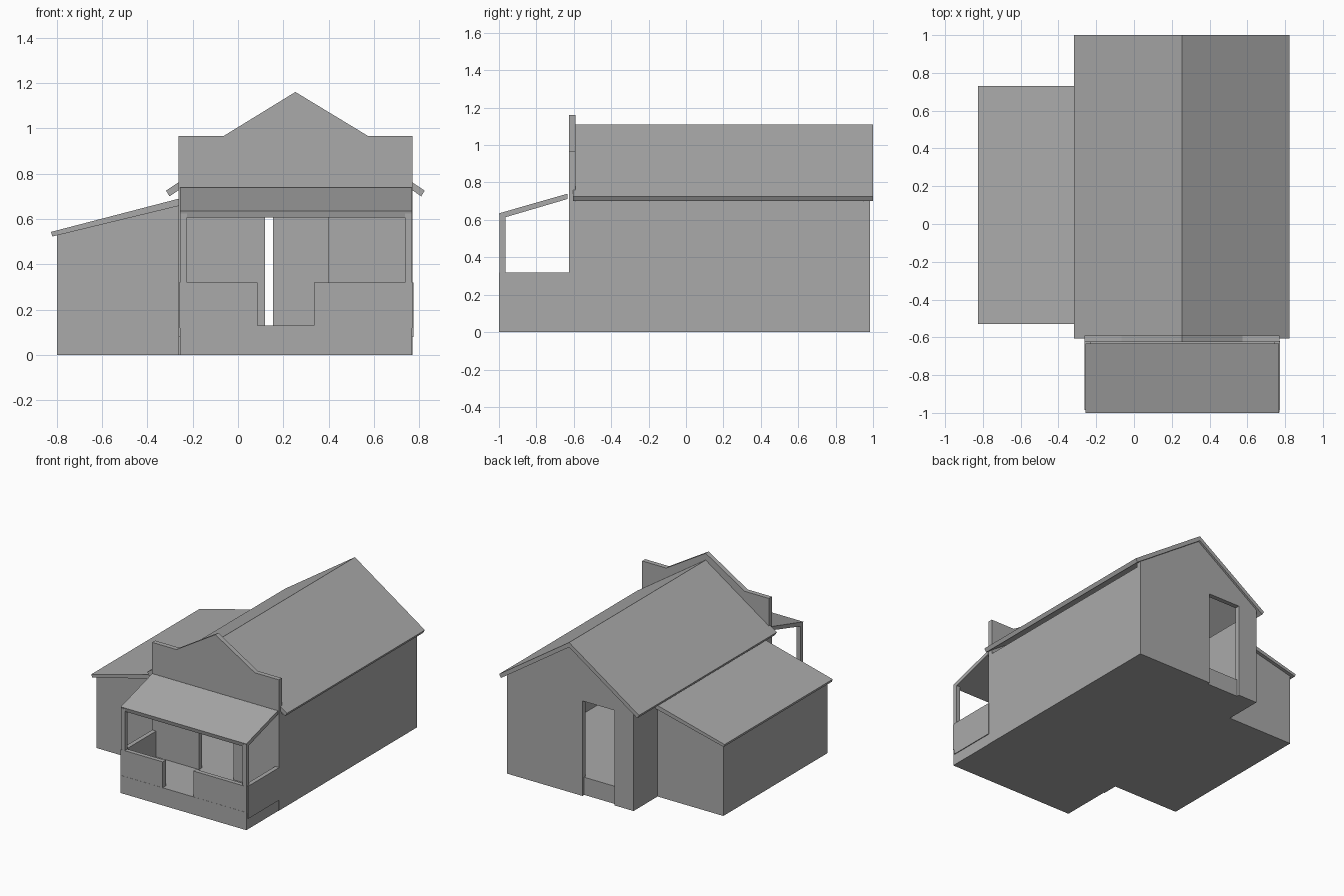
import bpy
import bmesh
from mathutils import Vector

cube = bpy.data.objects.get("Cube")
if cube:
    bpy.data.objects.remove(cube, do_unlink=True)

GREY = (0.4, 0.4, 0.4, 1.0)
grey = bpy.data.materials.new("plain_grey")
grey.use_nodes = True
grey.diffuse_color = GREY
grey.node_tree.nodes["Principled BSDF"].inputs["Base Color"].default_value = GREY


def prism(name, profile, start, end, axis="y"):
    """Extrude a profile along y (points are x, z) or along x (points are y, z)."""
    bm = bmesh.new()
    if axis == "y":
        points = [(u, start, v) for u, v in profile]
        step = Vector((0, end - start, 0))
    else:
        points = [(start, u, v) for u, v in profile]
        step = Vector((end - start, 0, 0))
    face = bm.faces.new([bm.verts.new(p) for p in points])
    extruded = bmesh.ops.extrude_face_region(bm, geom=[face], use_keep_orig=True)["geom"]
    moved = [g for g in extruded if isinstance(g, bmesh.types.BMVert)]
    bmesh.ops.translate(bm, verts=moved, vec=step)
    bmesh.ops.recalc_face_normals(bm, faces=bm.faces)
    mesh = bpy.data.meshes.new(name)
    bm.to_mesh(mesh)
    bm.free()
    mesh.materials.append(grey)
    obj = bpy.data.objects.new(name, mesh)
    bpy.context.collection.objects.link(obj)
    return obj


def box(name, x, y, z):
    corners = [(x[0], z[0]), (x[1], z[0]), (x[1], z[1]), (x[0], z[1])]
    return prism(name, corners, y[0], y[1])


def door_outline(left, right, top):
    """Notch in a wall profile, walked from left to right."""
    return [(left, 0), (left, top), (right, top), (right, 0)]


LEFT, RIGHT, MID = -0.262, 0.77, 0.253
FLOOR, DOOR_TOP, RAIL_TOP = 0.13, 0.70, 0.32
FRONT, BACK, WALL = -0.625, 0.985, 0.035

# Raised floor shared by house and porch
box("floor_base", (LEFT + 0.006, RIGHT - 0.002), (-1, BACK - 0.02), (0, FLOOR))

# Front wall with stepped false front and doorway
prism("front_wall",
      [(LEFT, 0)] + door_outline(0.12, 0.40, DOOR_TOP) +
      [(RIGHT, 0), (RIGHT, 0.965), (0.575, 0.965), (MID, 1.16),
       (-0.065, 0.965), (LEFT, 0.965)], FRONT, FRONT + WALL)

# Back gable with doorway
prism("back_wall",
      [(LEFT, 0)] + door_outline(-0.106, 0.154, DOOR_TOP) +
      [(RIGHT, 0), (RIGHT, 0.727), (MID, 1.08), (LEFT, 0.727)],
      BACK - WALL, BACK)

# Side walls stop just below the eaves
for name, x in (("right_wall", LEFT), ("left_wall", RIGHT - WALL)):
    box(name, (x, x + WALL), (FRONT + 0.01, BACK - 0.01), (0, 0.697))

# Main gable roof
prism("main_roof",
      [(MID - 0.57, 0.725), (MID, 1.11), (MID + 0.57, 0.725),
       (MID + 0.555, 0.70), (MID, 1.075), (MID - 0.555, 0.70)], -0.605, 1.0)

# Lean-to side room and its roof
prism("side_room", [(-0.798, 0), (LEFT + 0.01, 0), (LEFT + 0.01, 0.665), (-0.798, 0.535)],
      -0.51, 0.705)
prism("side_room_roof",
      [(-0.825, 0.543), (LEFT + 0.01, 0.692), (LEFT + 0.01, 0.660), (-0.818, 0.523)],
      -0.53, 0.73)

# Porch roof
prism("porch_roof",
      [(-1.0, 0.635), (-0.633, 0.74), (-0.633, 0.712), (-0.993, 0.606)],
      LEFT + 0.006, RIGHT - 0.002, axis="x")

# Porch posts, side rails and front rails
for side, x, rail_x in (("right", LEFT + 0.006, LEFT),
                        ("left", RIGHT - 0.034, RIGHT - 0.028)):
    box(side + "_post", (x, x + 0.032), (-0.998, -0.966), (FLOOR - 0.01, 0.625))
    box(side + "_side_rail", (rail_x, rail_x + 0.032), (-0.985, FRONT + 0.005),
        (0.08, RAIL_TOP))
for side, x0, x1 in (("right", LEFT + 0.004, 0.085), ("left", 0.335, RIGHT)):
    box(side + "_front_rail", (x0, x1), (-0.999, -0.967), (FLOOR - 0.01, RAIL_TOP))
    # Doorway end of the rail
    end = x1 - 0.024 if side == "right" else x0
    box(side + "_rail_end", (end, end + 0.024), (-0.998, -0.960), (FLOOR - 0.01, RAIL_TOP))
